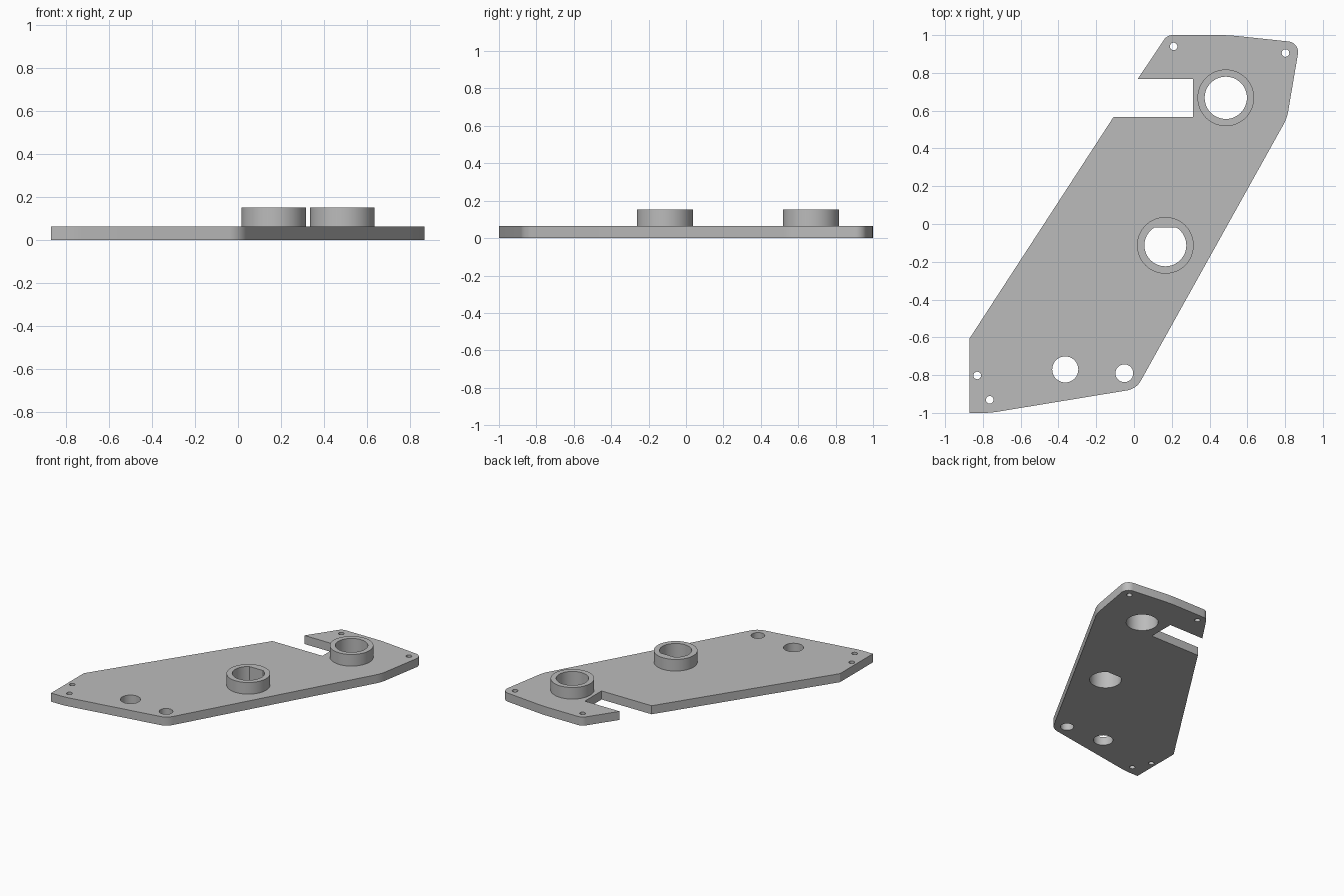
import bpy
import bmesh
import math
from mathutils import Vector

cube = bpy.data.objects.get("Cube")
if cube:
    bpy.data.objects.remove(cube, do_unlink=True)

PLATE_TOP, BOSS_TOP = 0.065, 0.153

grey = bpy.data.materials.new("plain grey")
grey.use_nodes = True
COLOUR = (0.5, 0.5, 0.5, 1)
grey.diffuse_color = COLOUR
grey.node_tree.nodes["Principled BSDF"].inputs["Base Color"].default_value = COLOUR


def circle(x, y, r, n=48):
    return [Vector((x + r * math.cos(math.tau * i / n), y + r * math.sin(math.tau * i / n)))
            for i in range(n)]


def d_hole(x, y, r, flat, n=40):
    """Circle cut off by a straight chord at height flat above its centre."""
    start = math.pi - math.asin(flat / r)
    sweep = math.pi + 2 * math.asin(flat / r)
    return [Vector((x + r * math.cos(start + sweep * i / n), y + r * math.sin(start + sweep * i / n)))
            for i in range(n + 1)]


def rounded(corners, steps=8):
    """Outline from (x, y, tangent length); nonzero lengths become circular fillets."""
    out = []
    for i, (x, y, t) in enumerate(corners):
        p = Vector((x, y))
        if not t:
            out.append(p)
            continue
        u = (Vector(corners[i - 1][:2]) - p).normalized()
        v = (Vector(corners[(i + 1) % len(corners)][:2]) - p).normalized()
        a, b = p + u * t, p + v * t
        w = math.sin(u.angle(v) / 2)
        for k in range(steps + 1):
            s = k / steps
            c0, c1, c2 = (1 - s) ** 2, 2 * s * (1 - s) * w, s * s
            out.append((a * c0 + p * c1 + b * c2) / (c0 + c1 + c2))
    return out


def slab(name, loops, z0, z1):
    """Fill an outline with holes and extrude it from z0 to z1."""
    bm = bmesh.new()
    for loop in loops:
        vs = [bm.verts.new((p.x, p.y, z0)) for p in loop]
        for i, v in enumerate(vs):
            bm.edges.new((vs[i - 1], v))
    bmesh.ops.triangle_fill(bm, use_beauty=True, edges=bm.edges[:], normal=(0, 0, 1))
    ext = bmesh.ops.extrude_face_region(bm, geom=bm.faces[:], use_keep_orig=True)
    top = [g for g in ext["geom"] if isinstance(g, bmesh.types.BMVert)]
    bmesh.ops.translate(bm, verts=top, vec=(0, 0, z1 - z0))
    bmesh.ops.recalc_face_normals(bm, faces=bm.faces[:])
    mesh = bpy.data.meshes.new(name)
    bm.to_mesh(mesh)
    bm.free()
    mesh.materials.append(grey)
    obj = bpy.data.objects.new(name, mesh)
    bpy.context.collection.objects.link(obj)
    bpy.ops.object.select_all(action="DESELECT")
    obj.select_set(True)
    bpy.context.view_layer.objects.active = obj
    bpy.ops.object.shade_smooth_by_angle(angle=math.radians(30))
    return obj


# Plate outline with the side slot, counterclockwise
outline = rounded([
    (-0.87, -1, 0), (-0.76, -1, 0.04), (0.012, -0.873, 0.05), (0.81, 0.56, 0.04),
    (0.878, 0.96, 0.06), (0.5, 1, 0.05), (0.175, 1, 0.03), (0.02, 0.768, 0),
    (0.312, 0.768, 0), (0.312, 0.567, 0), (-0.108, 0.567, 0), (-0.87, -0.605, 0),
])

# Bores shared by the plate and the bosses
middle_bore = d_hole(0.166, -0.113, 0.111, 0.095)
upper_bore = circle(0.486, 0.668, 0.112)

# Small fixing holes and two larger ones
holes = [circle(*h) for h in [
    (0.21, 0.94, 0.02), (0.802, 0.905, 0.02), (-0.83, -0.802, 0.02),
    (-0.764, -0.931, 0.02), (-0.364, -0.77, 0.069), (-0.051, -0.79, 0.047),
]]

slab("plate", [outline, middle_bore, upper_bore] + holes, 0, PLATE_TOP)
slab("middle_boss", [circle(0.166, -0.113, 0.15, 64), middle_bore], PLATE_TOP, BOSS_TOP)
slab("upper_boss", [circle(0.486, 0.668, 0.15, 64), upper_bore], PLATE_TOP, BOSS_TOP)
